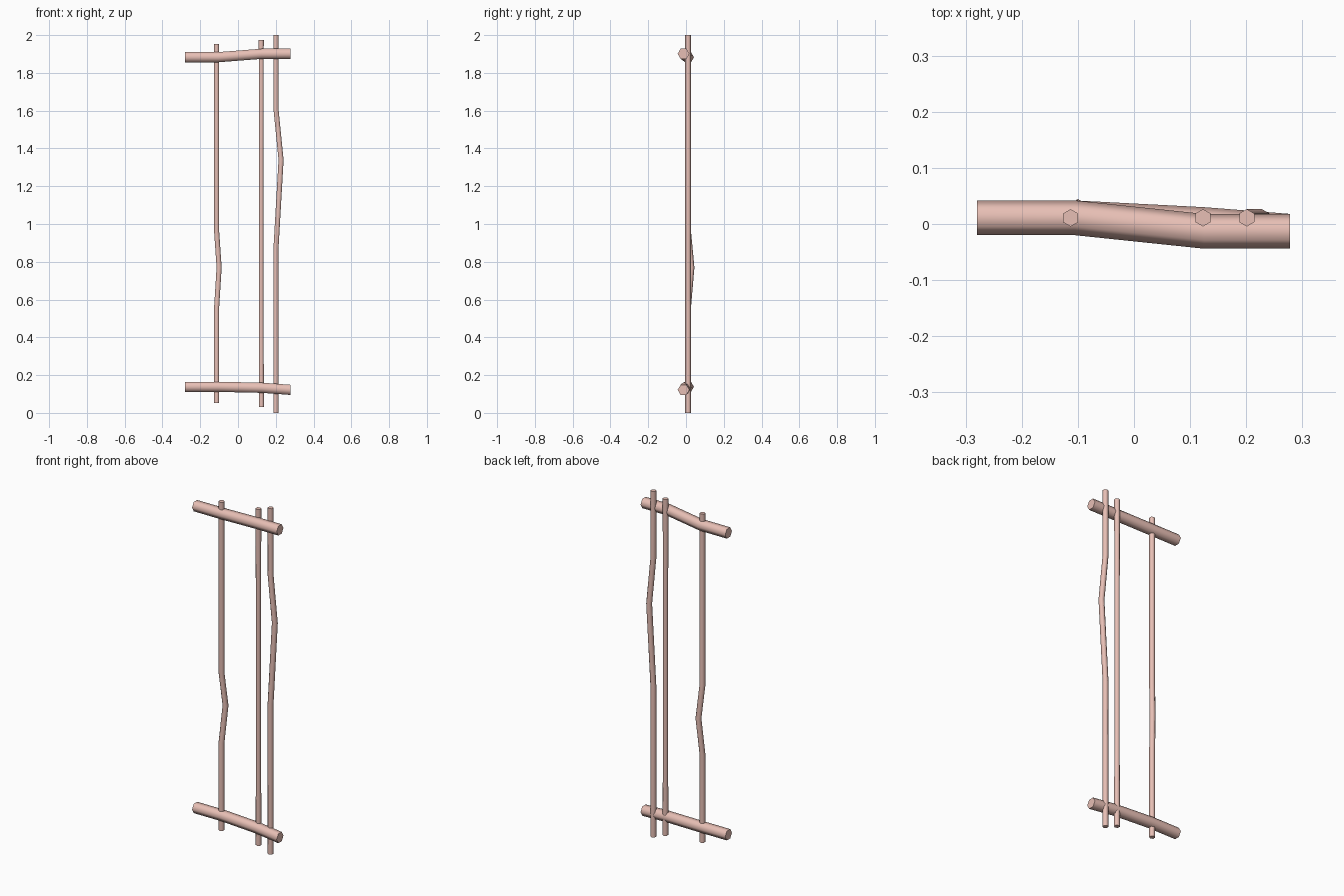
import bpy, bmesh, math

if "Cube" in bpy.data.objects:
    bpy.data.objects.remove(bpy.data.objects["Cube"])

wood = bpy.data.materials.new("pale_wood")
wood.diffuse_color = (0.80, 0.52, 0.46, 1)
wood.use_nodes = True
wood.node_tree.nodes["Principled BSDF"].inputs["Base Color"].default_value = wood.diffuse_color


def stick(name, points, axis):
    """Six-sided stick through (x, y, z, radius) points, rings square to the axis."""
    bm = bmesh.new()
    rings = []
    for x, y, z, r in points:
        ring = []
        for i in range(6):
            a = math.tau * i / 6
            c, s = r * math.cos(a), r * math.sin(a)
            # a corner always points along y
            co = (x, y + c, z + s) if axis == "x" else (x - s, y + c, z)
            ring.append(bm.verts.new(co))
        rings.append(ring)
    for a, b in zip(rings, rings[1:]):
        for i in range(6):
            j = (i + 1) % 6
            bm.faces.new((a[i], a[j], b[j], b[i]))
    bm.faces.new(rings[0][::-1])
    bm.faces.new(rings[-1])
    bmesh.ops.recalc_face_normals(bm, faces=bm.faces)
    mesh = bpy.data.meshes.new(name)
    bm.to_mesh(mesh)
    bm.free()
    mesh.materials.append(wood)
    ob = bpy.data.objects.new(name, mesh)
    bpy.context.collection.objects.link(ob)
    bpy.ops.object.select_all(action="DESELECT")
    ob.select_set(True)
    bpy.context.view_layer.objects.active = ob
    bpy.ops.object.shade_smooth_by_angle(angle=math.radians(65))


# crossbars
R = 0.031
stick("top_crossbar", [(-0.28, 0.011, 1.883, R), (-0.105, 0.011, 1.883, R),
                       (0.125, -0.013, 1.901, R), (0.278, -0.013, 1.901, R)], "x")
stick("bottom_crossbar", [(-0.28, 0.011, 0.138, R), (-0.105, 0.011, 0.138, R),
                          (0.125, -0.001, 0.133, R), (0.278, -0.013, 0.122, R)], "x")

# upright poles
P, Y = 0.0155, 0.011
stick("left_pole", [(-0.113, Y, 0.053, P), (-0.113, Y, 0.56, P), (-0.100, 0.029, 0.77, P),
                    (-0.113, Y, 0.96, P), (-0.113, Y, 1.953, P)], "z")
stick("middle_pole", [(0.124, Y, 0.03, P), (0.123, Y, 0.6, 0.0135),
                      (0.123, Y, 1.4, 0.0135), (0.123, Y, 1.975, P)], "z")
stick("right_pole", [(0.201, Y, 0, P), (0.201, Y, 0.87, P), (0.228, Y, 1.34, P),
                     (0.201, Y, 1.61, P), (0.201, Y, 2, P)], "z")
